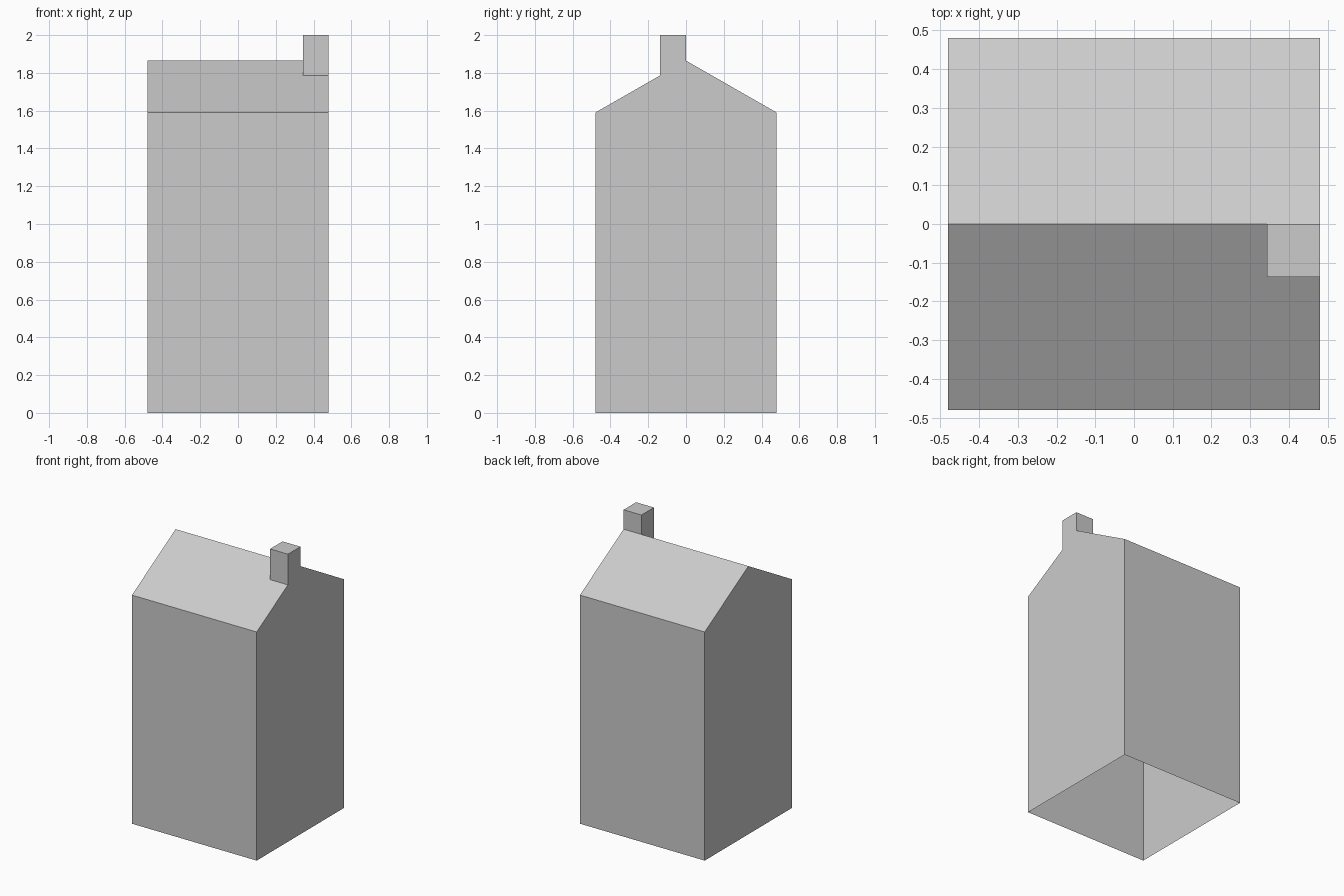
import bpy
import bmesh

cube = bpy.data.objects.get("Cube")
if cube:
    bpy.data.objects.remove(cube, do_unlink=True)

HALF = 0.48                   # half width and half depth
EAVE, RIDGE, TOP = 1.59, 1.865, 2.0
CH_X, CH_Y = 0.343, -0.137    # inner side and front of the chimney
CH_Z = RIDGE + (RIDGE - EAVE) * CH_Y / HALF

grey = bpy.data.materials.new("light grey")
grey.use_nodes = True
colour = (0.6, 0.6, 0.6, 1)
grey.diffuse_color = colour
grey.node_tree.nodes["Principled BSDF"].inputs["Base Color"].default_value = colour

bm = bmesh.new()


def face(*points):
    bm.faces.new([bm.verts.new(p) for p in points])


def strip(x0, x1, a, b):
    """Face swept along x between two (y, z) profile points."""
    face((x0, *a), (x1, *a), (x1, *b), (x0, *b))


# Profile points in (y, z)
front_foot, front_eave = (-HALF, 0), (-HALF, EAVE)
back_foot, back_eave = (HALF, 0), (HALF, EAVE)
ridge = (0, RIDGE)
ch_foot, ch_front, ch_back = (CH_Y, CH_Z), (CH_Y, TOP), (0, TOP)

# Front and back walls and back roof slope; the bottom stays open
strip(-HALF, HALF, front_foot, front_eave)
strip(-HALF, HALF, back_eave, back_foot)
strip(-HALF, HALF, ridge, back_eave)

# Front roof slope, notched around the chimney
face((-HALF, *front_eave), (HALF, *front_eave), (HALF, *ch_foot),
     (CH_X, *ch_foot), (CH_X, *ridge), (-HALF, *ridge))

# Gable walls; the chimney rises flush from the left one
face(*[(-HALF, *p) for p in (front_foot, front_eave, ridge, back_eave, back_foot)])
face(*[(HALF, *p) for p in (front_foot, back_foot, back_eave, ridge,
                            ch_back, ch_front, ch_foot, front_eave)])

# Chimney front, top, back and inner side
strip(CH_X, HALF, ch_foot, ch_front)
strip(CH_X, HALF, ch_front, ch_back)
strip(CH_X, HALF, ch_back, ridge)
face(*[(CH_X, *p) for p in (ch_foot, ch_front, ch_back, ridge)])

bmesh.ops.remove_doubles(bm, verts=bm.verts, dist=0.0001)
mesh = bpy.data.meshes.new("house_shell")
bm.to_mesh(mesh)
bm.free()
mesh.materials.append(grey)
house = bpy.data.objects.new("house_shell", mesh)
bpy.context.scene.collection.objects.link(house)
